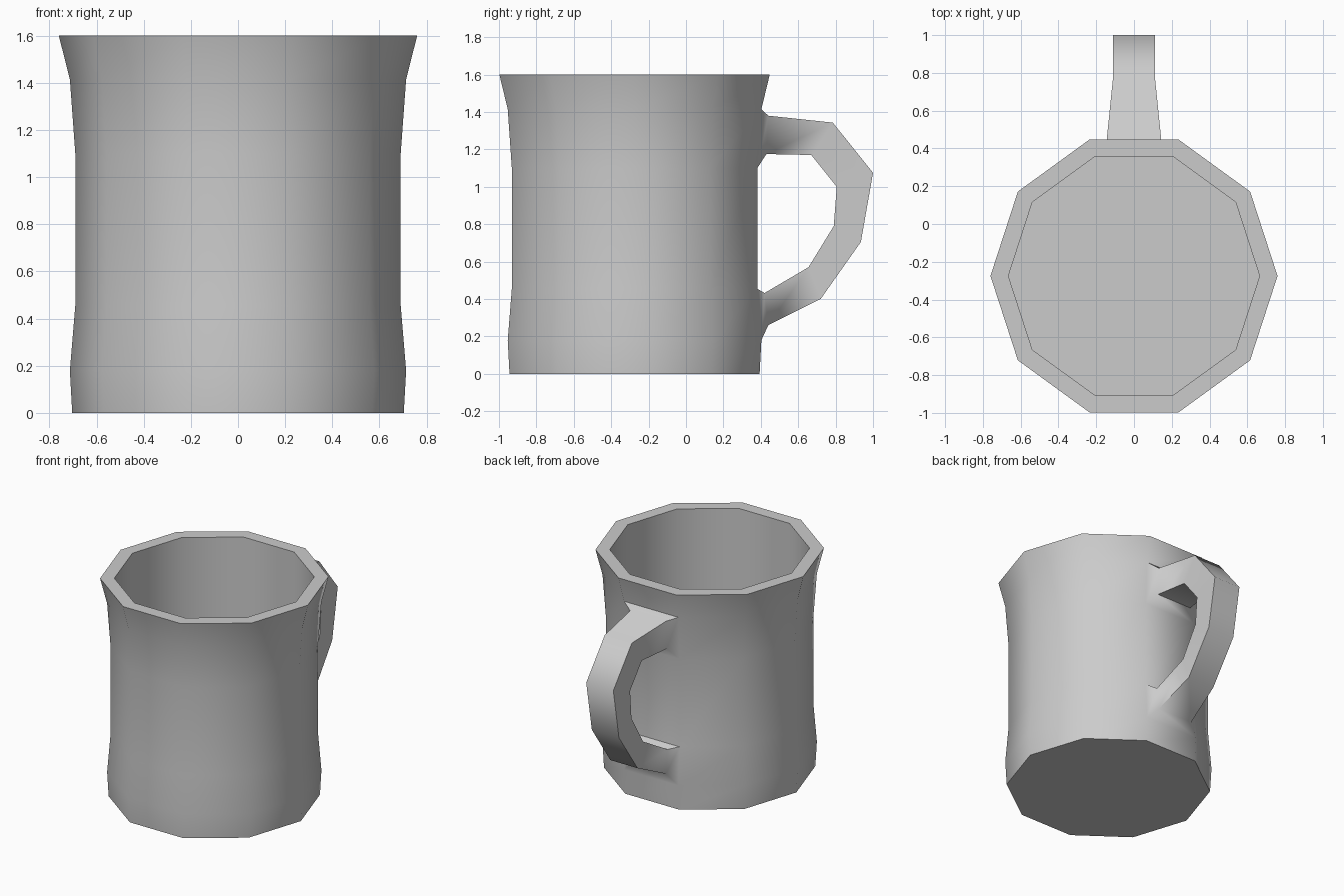
import bpy, bmesh
from math import cos, sin, pi

if "Cube" in bpy.data.objects:
    bpy.data.objects.remove(bpy.data.objects["Cube"])

SIDES = 10
CENTRE_Y = -0.275
bm = bmesh.new()


def ring(r, z):
    return [bm.verts.new((r * cos(2 * pi * i / SIDES),
                          CENTRE_Y + r * sin(2 * pi * i / SIDES), z))
            for i in range(SIDES)]


def bridge(a, b, skip=()):
    n = len(a)
    for i in range(n):
        if i not in skip:
            j = (i + 1) % n
            bm.faces.new((a[i], a[j], b[j], b[i]))


# Cup: outer wall up, rim, straight inner wall down to the floor
profile = [(0.703, 0), (0.713, 0.18), (0.69, 0.455), (0.69, 1.10),
           (0.713, 1.415), (0.76, 1.6), (0.665, 1.6), (0.665, 0.1)]
rings = [ring(r, z) for r, z in profile]
BACK = 2                       # flat side of the decagon facing +y
for k in range(len(rings) - 1):
    # leave openings where the handle grows out of the wall
    bridge(rings[k], rings[k + 1], skip=(BACK,) if k in (1, 3) else ())
bm.faces.new(rings[0][::-1])
bm.faces.new(rings[-1])


# Handle: rectangular sections (half width, outer y/z, inner y/z)
def wall_loop(outer, inner):
    a, b = BACK, BACK + 1
    return [rings[outer][a], rings[outer][b], rings[inner][b], rings[inner][a]]


sections = [
    (0.145, (0.44, 1.38), (0.43, 1.175)),
    (0.11, (0.785, 1.343), (0.67, 1.17)),
    (0.11, (1.0, 1.075), (0.806, 1.0)),
    (0.11, (0.935, 0.705), (0.79, 0.79)),
    (0.11, (0.72, 0.40), (0.655, 0.57)),
    (0.145, (0.44, 0.26), (0.42, 0.432)),
]
loops = [wall_loop(4, 3)]
for w, (oy, oz), (iy, iz) in sections:
    loops.append([bm.verts.new(p) for p in
                  ((w, oy, oz), (-w, oy, oz), (-w, iy, iz), (w, iy, iz))])
loops.append(wall_loop(1, 2))
for a, b in zip(loops, loops[1:]):
    bridge(a, b)

bmesh.ops.recalc_face_normals(bm, faces=bm.faces)
mesh = bpy.data.meshes.new("mug")
bm.to_mesh(mesh)
bm.free()
mug = bpy.data.objects.new("mug", mesh)
bpy.context.collection.objects.link(mug)

# Smooth walls, crisp rim, base and handle edges
bpy.context.view_layer.objects.active = mug
mug.select_set(True)
bpy.ops.object.shade_smooth_by_angle(angle=0.96)
